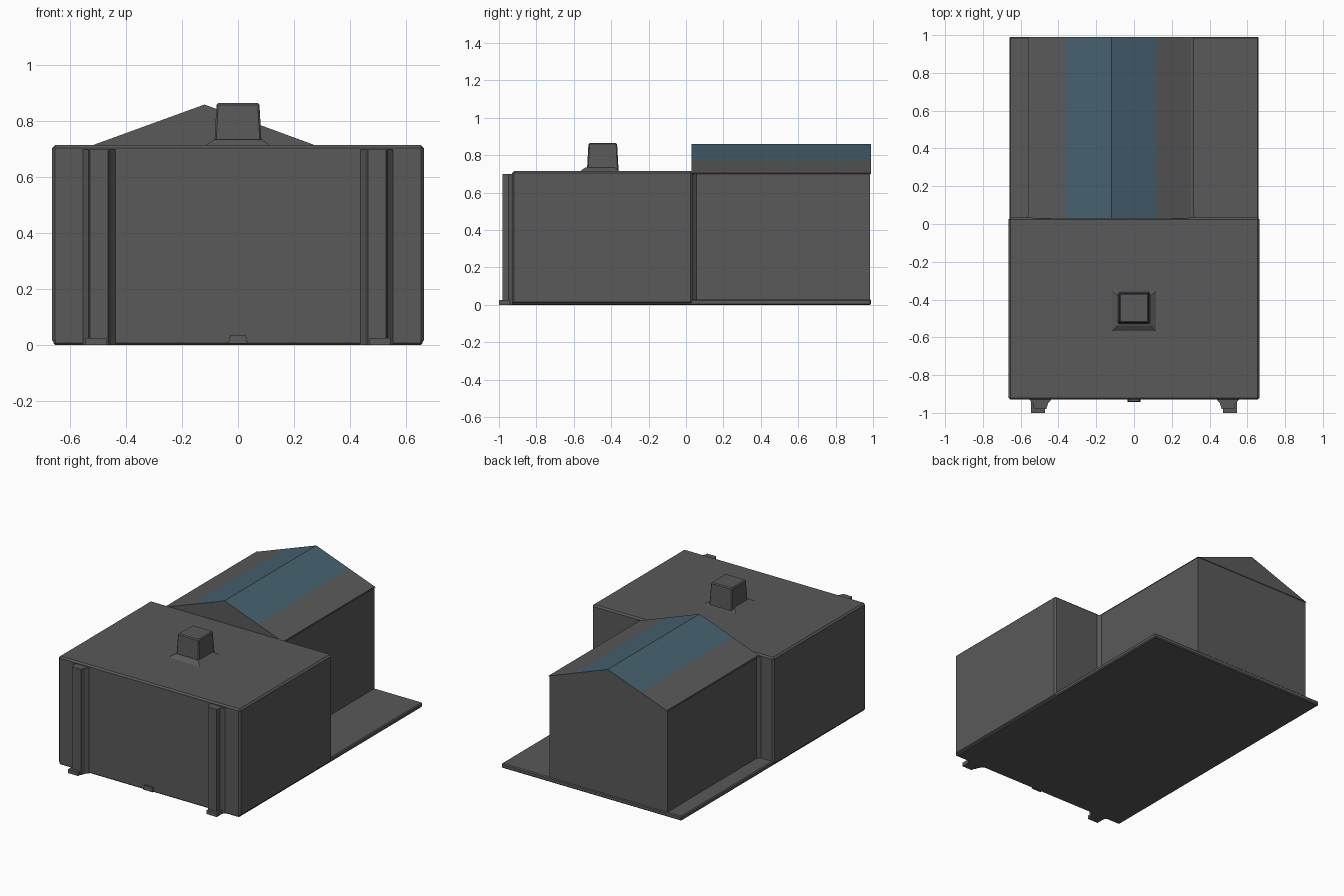
import bpy, bmesh

if "Cube" in bpy.data.objects:
    bpy.data.objects.remove(bpy.data.objects["Cube"])


def material(name, rgb):
    m = bpy.data.materials.new(name)
    m.diffuse_color = (*rgb, 1)
    m.use_nodes = True
    m.node_tree.nodes["Principled BSDF"].inputs["Base Color"].default_value = m.diffuse_color
    return m


GREY = material("dark_grey", (0.1, 0.1, 0.1))
BLUE = material("slate_blue", (0.06, 0.12, 0.16))


def prism(name, pts, lo, hi, axis="z", bevel=0, top=1.0, mats=(GREY,)):
    """Extrude a closed profile along z (x,y points) or y (x,z points); top scales the far end."""
    cx = sum(p[0] for p in pts) / len(pts)
    cy = sum(p[1] for p in pts) / len(pts)
    place = (lambda a, b, h: (a, b, h)) if axis == "z" else (lambda a, b, h: (a, h, b))
    bm = bmesh.new()
    near = [bm.verts.new(place(a, b, lo)) for a, b in pts]
    far = [bm.verts.new(place(cx + (a - cx) * top, cy + (b - cy) * top, hi)) for a, b in pts]
    bm.faces.new(near)
    bm.faces.new(far)
    n = len(pts)
    for i in range(n):
        j = (i + 1) % n
        bm.faces.new((near[i], near[j], far[j], far[i]))
    bmesh.ops.recalc_face_normals(bm, faces=bm.faces)
    mesh = bpy.data.meshes.new(name)
    bm.to_mesh(mesh)
    bm.free()
    ob = bpy.data.objects.new(name, mesh)
    bpy.context.collection.objects.link(ob)
    for m in mats:
        mesh.materials.append(m)
    if bevel:
        mod = ob.modifiers.new("bevel", "BEVEL")
        mod.width, mod.segments = bevel, 1
    return ob


def rect(x0, x1, y0, y1):
    return [(x0, y0), (x1, y0), (x1, y1), (x0, y1)]


# Ground slab under the whole building
prism("base_plate", rect(-0.66, 0.66, -0.93, 0.99), 0.0, 0.03, bevel=0.006)

# Flat-roofed front block
prism("front_block", rect(-0.665, 0.665, -0.93, 0.035), 0.005, 0.715, bevel=0.01)

# Rear wing walls
prism("rear_wing", rect(-0.555, 0.31, 0.02, 0.985), 0.02, 0.705)

# Gabled roof, blue near the ridge and grey at the eaves
EAVE, RIDGE = 0.70, 0.86
LEFT, MID, RIGHT = -0.56, -0.12, 0.315
EDGE_L, EDGE_R = -0.36, 0.12


def roof_z(x):
    end = LEFT if x < MID else RIGHT
    return EAVE + (RIDGE - EAVE) * (x - end) / (MID - end)


profile = [(x, roof_z(x)) for x in (LEFT, EDGE_L, MID, EDGE_R, RIGHT)]
roof = prism("gable_roof", profile, 0.03, 0.99, axis="y", mats=(GREY, BLUE))
for f in roof.data.polygons:
    if f.normal.z > 0.5 and EDGE_L < f.center.x < EDGE_R:
        f.material_index = 1

# Chimney with a shallow flared skirt
prism("chimney_skirt", rect(-0.12, 0.12, -0.57, -0.35), 0.712, 0.735, top=0.7)
prism("chimney", rect(-0.085, 0.085, -0.53, -0.36), 0.71, 0.865, bevel=0.006, top=0.9)

# Front pillars with feet, and the corner trim against the rear wing
for side, label in ((-1, "left"), (1, "right")):
    plan = [(0.43, -0.92), (0.455, -0.95), (0.465, -0.98),
            (0.53, -0.98), (0.535, -0.95), (0.565, -0.92)]
    prism(label + "_pillar", [(side * x, y) for x, y in plan], 0.0, 0.70)
    foot = rect(0.47, 0.545, -1.0, -0.92)
    prism(label + "_pillar_foot", [(side * x, y) for x, y in foot], 0.0, 0.025)
    wall = -0.555 if side < 0 else 0.31
    fillet = [(wall, 0.03), (wall + side * 0.022, 0.03), (wall, 0.055)]
    prism(label + "_joint_trim", fillet, 0.02, 0.70)

# Small doorstep at the middle of the front
prism("doorstep", rect(-0.035, 0.035, -0.942, -0.92), 0.005, 0.035, top=0.8)
